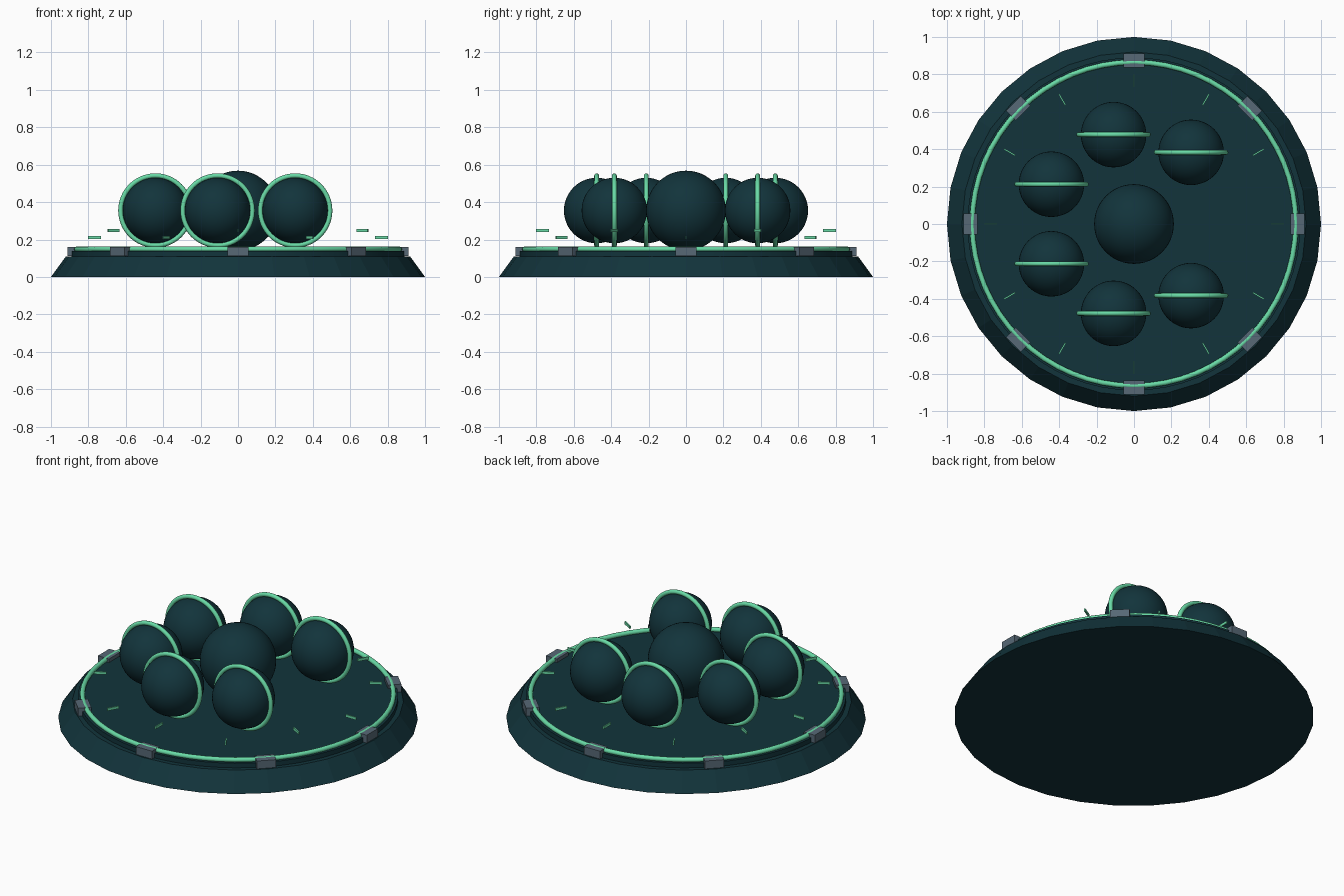
import bpy
from math import cos, sin, pi, radians

cube = bpy.data.objects.get("Cube")
if cube:
    bpy.data.objects.remove(cube, do_unlink=True)


def material(name, colour):
    m = bpy.data.materials.new(name)
    m.use_nodes = True
    m.diffuse_color = (*colour, 1)
    bsdf = next(n for n in m.node_tree.nodes if n.type == "BSDF_PRINCIPLED")
    bsdf.inputs["Base Color"].default_value = (*colour, 1)
    return m


TEAL = material("dark teal", (0.006, 0.034, 0.044))
MINT = material("mint green", (0.14, 0.70, 0.38))
GREY = material("slate grey", (0.095, 0.14, 0.18))


def finish(name, mat, smooth=False):
    ob = bpy.context.object
    ob.name = name
    ob.data.materials.append(mat)
    if smooth:
        bpy.ops.object.shade_smooth_by_angle(angle=radians(40))
    return ob


def frustum(name, sides, r1, r2, z1, z2, smooth):
    bpy.ops.mesh.primitive_cone_add(vertices=sides, radius1=r1, radius2=r2,
                                    depth=z2 - z1, location=(0, 0, (z1 + z2) / 2))
    finish(name, TEAL, smooth)


def ball(name, radius, loc):
    bpy.ops.mesh.primitive_uv_sphere_add(segments=48, ring_count=24, radius=radius, location=loc)
    finish(name, TEAL, True)


def hoop(name, major, minor, loc, tilt=0):
    bpy.ops.mesh.primitive_torus_add(major_segments=64, minor_segments=12, major_radius=major,
                                     minor_radius=minor, location=loc, rotation=(tilt, 0, 0))
    finish(name, MINT, True)


def radial_block(name, mat, radius, angle, z, size):
    # size is radial, tangential, vertical
    bpy.ops.mesh.primitive_cube_add(size=1, rotation=(0, 0, angle),
                                    location=(radius * cos(angle), radius * sin(angle), z))
    ob = finish(name, mat)
    ob.scale = size


# Sloped base, raised deck and its rim ring
frustum("base", 32, 1.0, 0.92, 0, 0.11, False)
frustum("deck", 64, 0.89, 0.89, 0.11, 0.138, True)
hoop("rim_ring", 0.865, 0.014, (0, 0, 0.148))

# Clamps around the rim
for i in range(8):
    radial_block(f"clamp_{i + 1}", GREY, 0.875, i * pi / 4, 0.136, (0.075, 0.11, 0.048))

# Floating dial ticks at two alternating heights
for i in range(12):
    radial_block(f"tick_{i + 1}", MINT, 0.768, i * pi / 6, 0.247 if i % 2 else 0.212,
                 (0.07, 0.008, 0.016))

# Central sphere, with six hooped spheres in a seven-place circle, right-hand place open
HEIGHT = 0.355
ball("central_sphere", 0.213, (0, 0, HEIGHT))
for i in range(1, 7):
    a = i * 2 * pi / 7
    spot = (0.49 * cos(a), 0.49 * sin(a), HEIGHT)
    ball(f"outer_sphere_{i}", 0.175, spot)
    hoop(f"sphere_hoop_{i}", 0.186, 0.013, spot, pi / 2)
